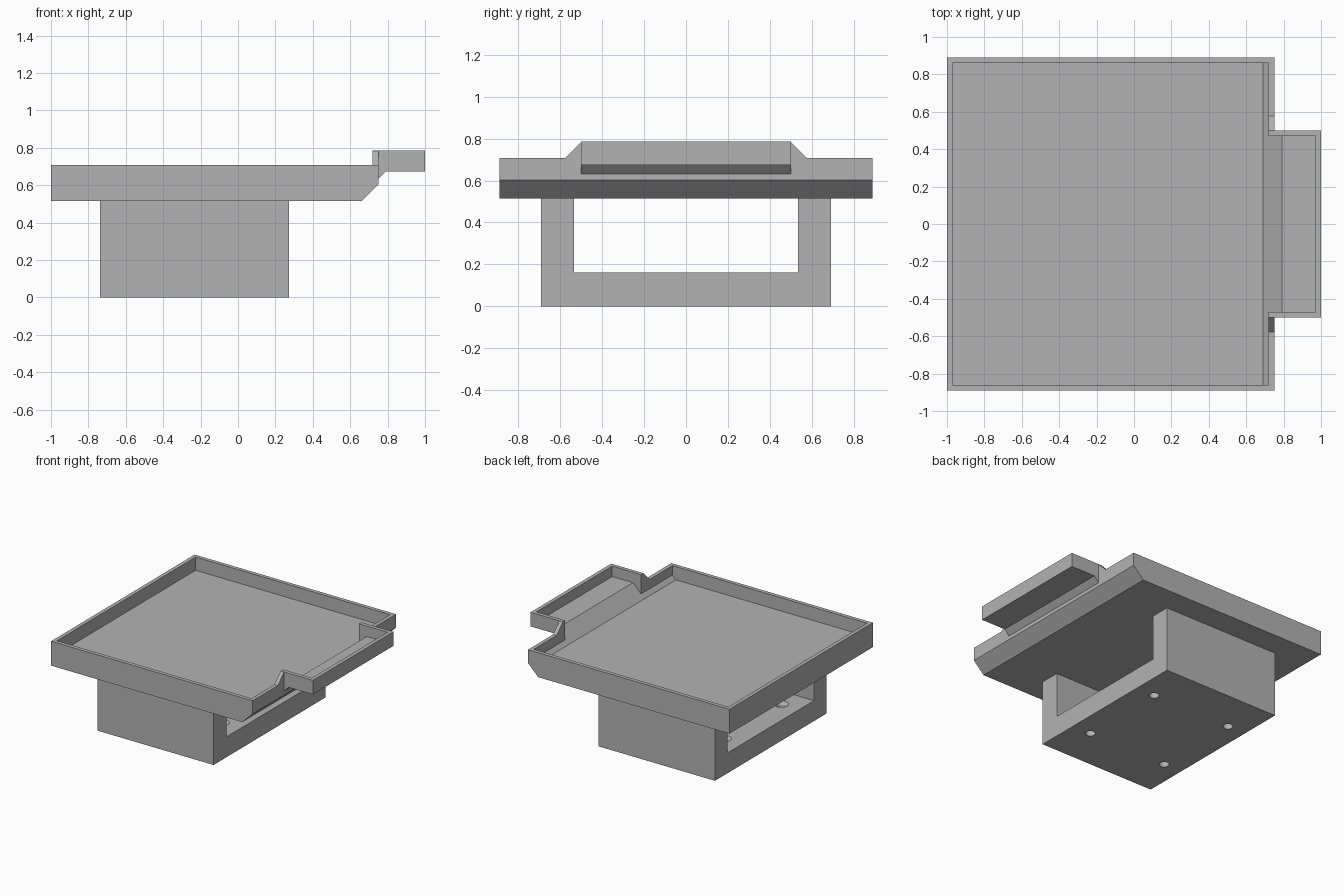
import bpy
import bmesh

cube = bpy.data.objects.get("Cube")
if cube:
    bpy.data.objects.remove(cube, do_unlink=True)

grey = bpy.data.materials.new("light_grey")
grey.use_nodes = True
COLOUR = (0.45, 0.45, 0.45, 1)
grey.diffuse_color = COLOUR
grey.node_tree.nodes["Principled BSDF"].inputs["Base Color"].default_value = COLOUR


def add_object(name, bm):
    bmesh.ops.recalc_face_normals(bm, faces=bm.faces)
    mesh = bpy.data.meshes.new(name)
    bm.to_mesh(mesh)
    bm.free()
    mesh.materials.append(grey)
    obj = bpy.data.objects.new(name, mesh)
    bpy.context.collection.objects.link(obj)
    return obj


def prism(name, profile, start, end, axis):
    """Extrude a profile of (across, z) points along x or y."""
    bm = bmesh.new()
    place = (lambda a, z: (start, a, z)) if axis == "x" else (lambda a, z: (a, start, z))
    face = bm.faces.new([bm.verts.new(place(a, z)) for a, z in profile])
    moved = bmesh.ops.extrude_face_region(bm, geom=[face])["geom"]
    length = end - start
    offset = (length, 0, 0) if axis == "x" else (0, length, 0)
    bmesh.ops.translate(bm, vec=offset, verts=[v for v in moved if isinstance(v, bmesh.types.BMVert)])
    return add_object(name, bm)


def combine(target, tool, operation):
    """Apply a boolean and remove the tool."""
    mod = target.modifiers.new(operation, "BOOLEAN")
    mod.operation, mod.solver, mod.object = operation, "EXACT", tool
    bpy.context.view_layer.objects.active = target
    bpy.ops.object.modifier_apply(modifier=mod.name)
    tool.hide_render = True
    bpy.data.objects.remove(tool, do_unlink=True)


BOTTOM, FLOOR, RIM, LIP = 0.515, 0.603, 0.707, 0.785

# Tray with a sloped underside edge
tray = prism("tray", [(-1, BOTTOM), (0.66, BOTTOM), (0.75, 0.603), (0.75, RIM), (-1, RIM)],
             -0.89, 0.89, "y")

# Raised side shelf and the ramps beside it
shelf = prism("shelf", [(0.70, 0.582), (0.75, 0.632), (0.79, 0.674), (1, 0.674), (1, LIP), (0.70, LIP)],
              -0.5, 0.5, "y")
combine(tray, shelf, "UNION")
ramp = prism("ramp", [(-0.6, 0.65), (0.6, 0.65), (0.6, RIM), (0.577, RIM), (0.499, LIP),
                      (-0.499, LIP), (-0.577, RIM), (-0.6, RIM)], 0.70, 0.75, "x")
combine(tray, ramp, "UNION")

# Hollow of the tray, then the sloped hollow of the shelf
hollow = prism("tray_hollow", [(-0.97, FLOOR), (0.69, FLOOR), (0.72, 0.633), (0.72, 1), (-0.97, 1)],
               -0.86, 0.86, "y")
combine(tray, hollow, "DIFFERENCE")
hollow = prism("shelf_hollow", [(0.69, FLOOR), (0.79, 0.703), (0.97, 0.703), (0.97, 1), (0.69, 1)],
               -0.47, 0.47, "y")
combine(tray, hollow, "DIFFERENCE")

# U-shaped mounting bracket under the tray
bracket = prism("bracket", [(-0.693, 0), (0.693, 0), (0.693, BOTTOM), (0.535, BOTTOM), (0.535, 0.16),
                            (-0.535, 0.16), (-0.535, BOTTOM), (-0.693, BOTTOM)], -0.737, 0.273, "x")

# Four screw holes, widened at the bracket floor
for x in (-0.58, 0.11):
    for y in (-0.355, 0.355):
        for low, high, r1, r2 in ((-0.05, 0.2, 0.036, 0.036), (0.135, 0.185, 0.036, 0.07)):
            bm = bmesh.new()
            bmesh.ops.create_cone(bm, cap_ends=True, segments=32, radius1=r1, radius2=r2, depth=high - low)
            bmesh.ops.translate(bm, vec=(x, y, (low + high) / 2), verts=bm.verts)
            combine(bracket, add_object("hole_cutter", bm), "DIFFERENCE")

# Smooth only the hole walls
for obj in (tray, bracket):
    bpy.ops.object.select_all(action="DESELECT")
    obj.select_set(True)
    bpy.context.view_layer.objects.active = obj
    bpy.ops.object.shade_smooth_by_angle()
